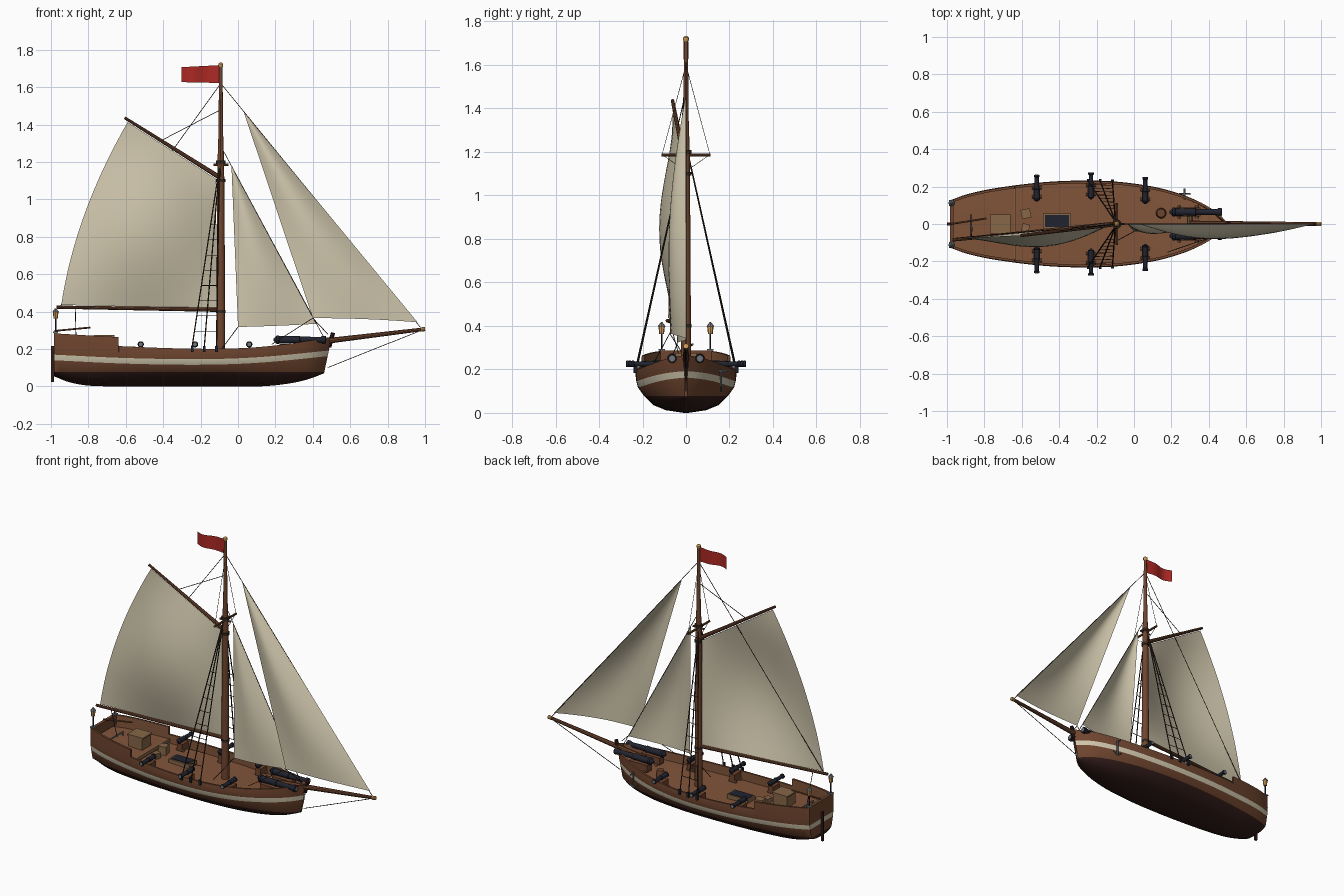
import bpy, bmesh, math
from mathutils import Vector, Matrix

cube = bpy.data.objects.get("Cube")
if cube:
    bpy.data.objects.remove(cube)


def paint(name, r, g, b):
    m = bpy.data.materials.new(name)
    m.diffuse_color = (r, g, b, 1)
    m.use_nodes = True
    m.node_tree.nodes["Principled BSDF"].inputs["Base Color"].default_value = (r, g, b, 1)
    return m


HULL = paint("hull brown", .16, .06, .028)
BOTTOM = paint("dark bottom", .032, .012, .01)
CREAM = paint("sail cream", .62, .56, .41)
DECK = paint("deck brown", .22, .09, .042)
IRON = paint("gun iron", .015, .017, .028)
TAN = paint("tan wood", .24, .135, .065)
GREY = paint("grey metal", .17, .18, .19)
GLOW = paint("lantern amber", .68, .36, .11)
ROPE = paint("dark rope", .03, .02, .014)
RED = paint("flag red", .42, .022, .018)
made = []


def finish(name, bm, *mats):
    me = bpy.data.meshes.new(name)
    bm.to_mesh(me)
    bm.free()
    for m in mats:
        me.materials.append(m)
    ob = bpy.data.objects.new(name, me)
    bpy.context.collection.objects.link(ob)
    made.append(ob)
    return ob


def box(name, mat, loc, size, turn=0):
    bm = bmesh.new()
    bmesh.ops.create_cube(bm, size=1, matrix=Matrix.Translation(loc)
                          @ Matrix.Rotation(turn, 4, 'Z') @ Matrix.Diagonal((*size, 1)))
    return finish(name, bm, mat)


def lathe(name, mat, loc, axis, profile, sides=14):
    """Turned part: profile of (distance along axis, radius)."""
    bm = bmesh.new()
    rot = Vector(axis).to_track_quat('Z', 'Y')
    rings = [[bm.verts.new(Vector(loc) + rot @ Vector((r * math.cos(i * math.tau / sides),
              r * math.sin(i * math.tau / sides), d))) for i in range(sides)] for d, r in profile]
    for a, b in zip(rings, rings[1:]):
        for i in range(sides):
            j = (i + 1) % sides
            bm.faces.new((a[i], a[j], b[j], b[i]))
    bm.faces.new(rings[0][::-1])
    bm.faces.new(rings[-1])
    return finish(name, bm, mat)


def rod(name, mat, p, q, r1, r2=None, sides=10):
    d = Vector(q) - Vector(p)
    return lathe(name, mat, p, d, [(0, r1), (d.length, r1 if r2 is None else r2)], sides)


def ropes(name, paths, r=.002):
    cu = bpy.data.curves.new(name, 'CURVE')
    cu.dimensions, cu.bevel_depth, cu.bevel_resolution = '3D', r, 1
    cu.materials.append(ROPE)
    for path in paths:
        s = cu.splines.new('POLY')
        s.points.add(len(path) - 1)
        for pt, co in zip(s.points, path):
            pt.co = (*co, 1)
    bpy.context.collection.objects.link(bpy.data.objects.new(name, cu))


def smooth_line(pts):
    """Smooth interpolation through (x, value) points."""
    def slope(i):
        a, b = pts[max(i - 1, 0)], pts[min(i + 1, len(pts) - 1)]
        return (b[1] - a[1]) / (b[0] - a[0])

    def f(x):
        i = max([k for k in range(len(pts) - 1) if pts[k][0] <= x] or [0])
        (x0, y0), (x1, y1) = pts[i], pts[i + 1]
        h = x1 - x0
        t = min(max((x - x0) / h, 0), 1)
        return ((2*t**3 - 3*t*t + 1) * y0 + (t**3 - 2*t*t + t) * h * slope(i)
                + (3*t*t - 2*t**3) * y1 + (t**3 - t*t) * h * slope(i + 1))
    return f


# Hull: lofted sections, stripe and bottom coloured by band
STERN, BOW, STEP = -.985, .5, -.638
width = smooth_line([(STERN, .125), (-.9, .157), (-.75, .19), (-.5, .222), (-.3, .232), (-.1, .227),
                     (.1, .2), (.25, .16), (.37, .11), (.45, .058), (BOW, .006)])
sheer = smooth_line([(STERN, .236), (-.64, .216), (-.3, .203), (0, .204), (.25, .225), (BOW, .265)])
keel = smooth_line([(STERN, .055), (-.9, .022), (-.78, .003), (-.4, 0), (.1, 0), (.25, .012),
                    (.38, .035), (BOW, .07)])
stripe = smooth_line([(STERN, .14), (-.6, .122), (-.2, .116), (.1, .126), (BOW, .162)])


def deck(x):
    return sheer(x) - .057 + (.028 if x < STEP else 0)


def section(x):
    w, k, s = width(x), keel(x), stripe(x)
    top = sheer(x) + (.048 if x < STEP else 0)
    wl, inner = .078, max(w - .016, 0)
    rows = [(0, k), (w*.4, k + (wl-k)*.17), (w*.65, k + (wl-k)*.47), (w*.83, wl), (w*.95, s),
            (w*.985, s + .03), (w, s + .06), (w*.985, top), (inner, top), (inner, deck(x)), (0, deck(x) + .003)]
    lean = .04 * max(0, (x - .1) / .4) ** 3
    return [(x + lean * (min(z, .26) - .26) / .19, y, z) for y, z in rows]


BANDS = [1, 1, 1, 0, 2, 0, 0, 0, 3, 3]
xs = sorted([STERN + (BOW - STERN) * i / 44 for i in range(45)] + [STEP - .0005, STEP + .0005])
bm = bmesh.new()
for side in (1, -1):
    grid = [[bm.verts.new((x, y * side, z)) for x, y, z in section(sx)] for sx in xs]
    for a, b in zip(grid, grid[1:]):
        for j, band in enumerate(BANDS):
            bm.faces.new((a[j], b[j], b[j+1], a[j+1])).material_index = band
    # transom, half per side
    mid = [bm.verts.new((STERN, 0, v.co.z)) for v in grid[0][:8]]
    for j in range(7):
        if j:
            bm.faces.new((mid[j], grid[0][j], grid[0][j+1], mid[j+1])).material_index = BANDS[j]
        else:
            bm.faces.new((mid[0], grid[0][1], mid[1])).material_index = 1
bmesh.ops.remove_doubles(bm, verts=bm.verts, dist=.0002)
bmesh.ops.recalc_face_normals(bm, faces=bm.faces)
finish("hull", bm, HULL, BOTTOM, CREAM, DECK)

box("transom_rail", HULL, (-.975, 0, .255), (.02, .245, .065))
box("quarterdeck_beam", TAN, (-.635, 0, deck(-.645) - .008), (.01, .4, .022))
box("rudder", BOTTOM, (-.9925, 0, .12), (.015, .014, .19))
rod("stem_post", BOTTOM, (.488, 0, .21), (.508, 0, .288), .012)
rod("tiller", HULL, (-.98, .0, .297), (-.79, .03, .315), .005)

# Spars
MAST = -.092
lathe("mast", HULL, (MAST, 0, .14), (0, 0, 1), [(0, .024), (.5, .022), (1.05, .018), (1.2, .013), (1.57, .009)])
lathe("mast_cap", GLOW, (MAST, 0, 1.705), (0, 0, 1), [(0, .008), (.008, .013), (.02, .013), (.028, .005)])
for z in (.4, 1.1, 1.2):
    rod("mast_band", ROPE, (MAST, 0, z - .008), (MAST, 0, z + .008), .025, sides=14)
rod("crosstree", HULL, (MAST, -.112, 1.185), (MAST, .112, 1.185), .007)
rod("trestle_tree", HULL, (MAST - .04, 0, 1.185), (MAST + .04, 0, 1.185), .006)
rod("bowsprit", HULL, (.3, 0, .222), (.985, 0, .305), .018, .01)
rod("bowsprit_cap", GLOW, (.978, 0, .304), (1, 0, .307), .012)
rod("boom", HULL, (-.11, 0, .41), (-.97, -.085, .424), .012, .009)
rod("gaff", HULL, (-.105, 0, 1.122), (-.605, -.062, 1.436), .013, .008)


# Sails: billowed patches, corners in order tack, clew, head aft, head fore
def sail(name, tack, clew, aft, fore, belly, roach=0, foot=0, n=16):
    t, c, a, f = map(Vector, (tack, clew, aft, fore))
    bm = bmesh.new()
    grid = []
    for i in range(n + 1):
        v = i / n
        row = []
        for j in range(n + 1):
            u = j / n
            p = t.lerp(c, u).lerp(f.lerp(a, u), v)
            p.y -= belly * math.sin(math.pi * u) * math.sin(math.pi * (.12 * (not roach) + v * (1 - .12 * (not roach))))
            p.x -= roach * u * 4 * v * (1 - v)
            p.z -= foot * 4 * u * (1 - u) * (1 - v)
            row.append(bm.verts.new(p))
        grid.append(row)
    for a, b in zip(grid, grid[1:]):
        for j in range(n):
            bm.faces.new((a[j], a[j+1], b[j+1], b[j]))
    bmesh.ops.remove_doubles(bm, verts=bm.verts, dist=.0001)
    return finish(name, bm, CREAM)


head, stay_head = (.03, 0, 1.47), (-.035, 0, 1.18)
sail("mainsail", (-.115, 0, .415), (-.945, -.082, .436), (-.59, -.06, 1.413), (-.117, 0, 1.11), .085, .052)
sail("jib", (.96, 0, .343), (.4, -.075, .365), head, head, .055, 0, -.006)
sail("staysail", (.42, 0, .335), (0, -.04, .318), stay_head, stay_head, .04, 0, .002)

# Flag
bm = bmesh.new()
bmesh.ops.create_grid(bm, x_segments=14, y_segments=2, size=.5)
for v in bm.verts:
    t = .5 - v.co.x
    v.co = (MAST - .01 - .2 * t, .016 * math.sin(t * 7) * t, 1.67 - .003 * t + v.co.y * (.095 - .015 * t))
finish("flag", bm, RED)

# Rigging
shroud_x = (-.245, -.18, -.115)
shrouds, ratlines = [], []
for side in (1, -1):
    feet = [Vector((x, side * (width(x) - .004), .215)) for x in shroud_x]
    top = Vector((-.1, side * .014, 1.17))
    shrouds += [(top, f) for f in feet]
    for k in range(1, 9):
        ratlines.append([f.lerp(top, k * .085) for f in feet])
    for f in feet:
        box("deadeye", IRON, (f.x, side * (width(f.x) + .002), .2), (.014, .014, .034))
ropes("shrouds", shrouds, .0035)
ropes("ratlines", ratlines, .0018)
ropes("topmast_stays", [((MAST, 0, 1.6), (MAST, s * .11, 1.187), (MAST, s * .012, 1.12)) for s in (1, -1)], .0015)
ropes("running_lines", [
    ((MAST, 0, 1.62), (.98, 0, .31)), ((MAST, 0, 1.285), (.46, 0, .26)),
    ((MAST, 0, 1.62), (-.95, -.075, .43)), ((MAST, 0, 1.48), (-.41, -.038, 1.315)),
    ((.98, 0, .3), (.478, 0, .1)), ((-.87, -.075, .42), (-.865, -.02, .22)),
    ((.4, -.075, .365), (.18, -.15, .225)), ((0, -.04, .318), (-.11, -.1, .17)),
    ((.4, -.075, .365), (.48, -.02, .28))])


# Guns
def gun(name, breech, axis, length, r):
    shape = [(0, .3), (.03, .55), (.06, 1), (.1, 1), (.11, .9), (.45, .82), (.46, .9), (.5, .9),
             (.51, .75), (.9, .65), (.93, .9), (.99, .9), (1, .8)]
    lathe(name, IRON, breech, axis, [(d * length, k * r) for d, k in shape])
    a = Vector(axis)
    rod(name + "_bore", GREY, Vector(breech) + a * length, Vector(breech) + a * (length + .001), r * .6)
    mid = Vector(breech) + a * length * .35
    floor = deck(mid.x)
    across = Vector((a.y, a.x, 0))
    high = mid.z - floor
    size = [abs(a[i]) * length * .48 + abs(across[i]) * r * 2.1 for i in (0, 1)]
    box(name + "_carriage", HULL, (mid.x, mid.y, floor + high * .4), (*size, high * .6))
    for e in (-.17, .17):
        hub = mid + a * length * e
        hub.z = floor + .009
        rod(name + "_wheels", TAN, hub - across * r * 1.5, hub + across * r * 1.5, .009)


for s in (1, -1):
    for x in (-.52, -.23, .06):
        gun("deck_gun", (x, s * (width(x) - .1), .225), (0, s, 0), .143, .017)
    gun("bow_gun", (.19, s * .064, .25), (1, 0, 0), .28, .023)
    # Stern lanterns
    y = s * .112
    rod("lantern_post", IRON, (-.975, y, .285), (-.975, y, .365), .004)
    lathe("lantern_glass", GLOW, (-.975, y, .362), (0, 0, 1), [(0, .011), (.036, .015)], 8)
    lathe("lantern_cap", GREY, (-.975, y, .398), (0, 0, 1), [(0, .018), (.012, .009), (.02, .003)], 8)
    box("lantern_foot", GREY, (-.975, y, .29), (.026, .03, .006))

# Deck fittings
box("skylight", TAN, (-.715, 0, .23), (.1, .09, .075))
box("skylight_lid", TAN, (-.715, 0, .27), (.112, .1, .01))
box("hatch_coaming", TAN, (-.412, .015, .16), (.15, .08, .035))
box("hatch_grating", IRON, (-.412, .015, .175), (.13, .064, .012))
box("crate", TAN, (-.578, .055, .185), (.05, .05, .055), .2)
box("small_crate", TAN, (-.58, -.02, .175), (.04, .04, .035), -.3)
lathe("barrel", HULL, (.145, .058, .15), (0, 0, 1), [(0, .022), (.03, .028), (.06, .022)])
rod("windlass", TAN, (.3, -.04, .2), (.3, .04, .2), .014)
rod("sheet_horse", GREY, (-.87, -.08, .225), (-.87, .05, .225), .005)
for y in (-.075, .045):
    rod("horse_leg", GREY, (-.87, y, .19), (-.87, y, .225), .005)

# Anchor on the left bow
ax, ay = .27, width(.27) + .008
rod("anchor_shank", GREY, (ax, ay, .1), (ax, ay, .2), .005)
rod("anchor_stock", GREY, (ax, ay - .03, .192), (ax, ay + .03, .192), .005)
for s in (1, -1):
    rod("anchor_arm", GREY, (ax, ay, .1), (ax + s * .034, ay, .122), .005, .003)

# Smooth round parts, keep edges crisp
bpy.ops.object.select_all(action='DESELECT')
for ob in made:
    ob.select_set(True)
bpy.context.view_layer.objects.active = made[0]
bpy.ops.object.shade_smooth_by_angle(angle=math.radians(35))
